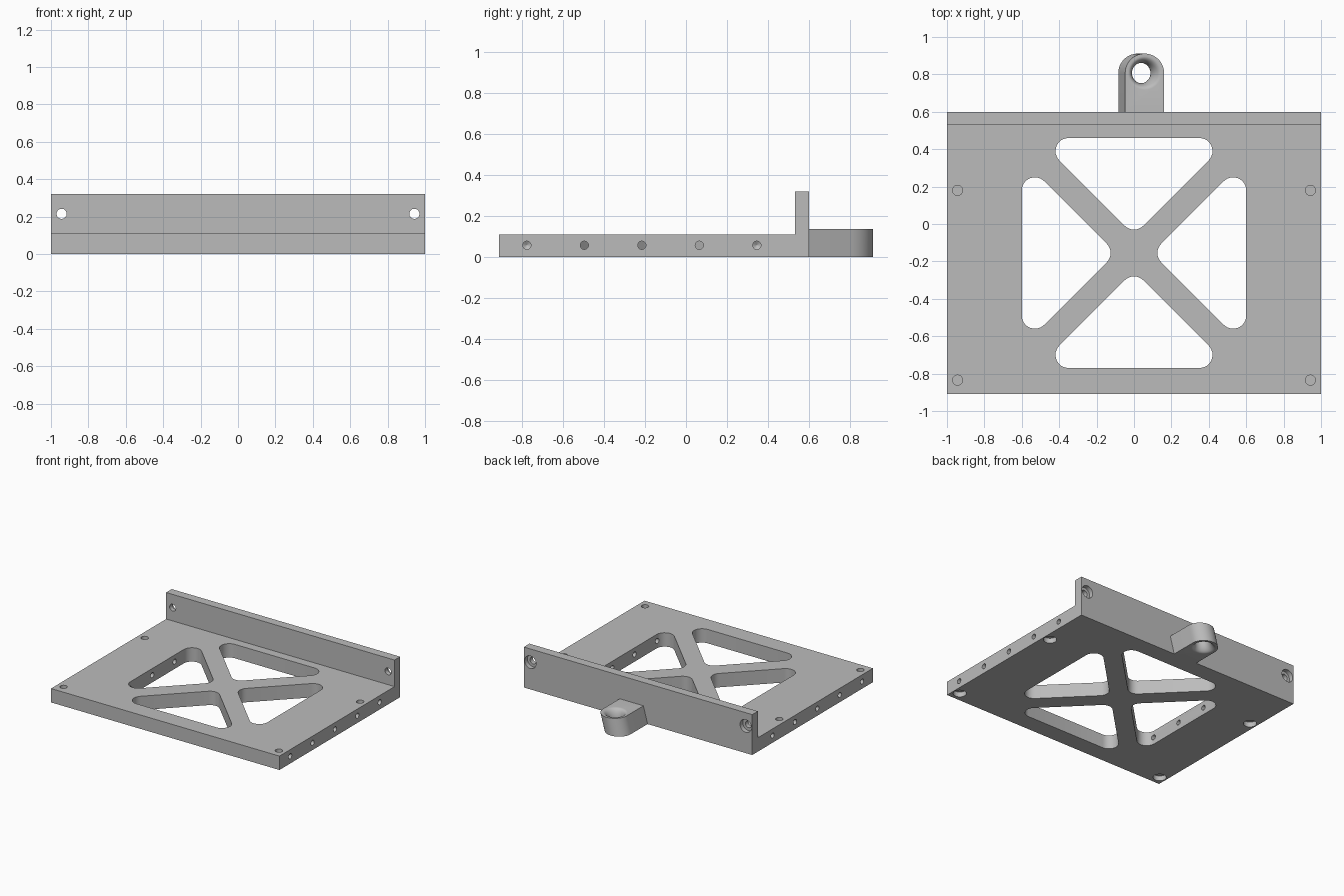
import bpy, bmesh, math
from mathutils import Vector, Matrix

if "Cube" in bpy.data.objects:
    bpy.data.objects.remove(bpy.data.objects["Cube"])

grey = bpy.data.materials.new("plain grey")
grey.use_nodes = True
COLOUR = (0.5, 0.5, 0.5, 1)
grey.diffuse_color = COLOUR
grey.node_tree.nodes["Principled BSDF"].inputs["Base Color"].default_value = COLOUR


def finish(bm, name):
    bmesh.ops.recalc_face_normals(bm, faces=bm.faces)
    mesh = bpy.data.meshes.new(name)
    bm.to_mesh(mesh)
    bm.free()
    mesh.materials.append(grey)
    obj = bpy.data.objects.new(name, mesh)
    bpy.context.collection.objects.link(obj)
    return obj


def prism(name, points, offset):
    """Extrude a closed outline along an offset."""
    bm = bmesh.new()
    face = bm.faces.new([bm.verts.new(p) for p in points])
    new = bmesh.ops.extrude_face_region(bm, geom=[face])["geom"]
    verts = [v for v in new if isinstance(v, bmesh.types.BMVert)]
    bmesh.ops.translate(bm, verts=verts, vec=offset)
    return finish(bm, name)


def lathe(name, origin, direction, profile, sides=32, shear=0):
    """Round solid from (radius, depth) pairs along a direction."""
    bm = bmesh.new()
    turn = Vector((0, 0, 1)).rotation_difference(Vector(direction)).to_matrix()
    rings = []
    for r, d in profile:
        rings.append([bm.verts.new(Vector(origin) + turn @ Vector((
            r * math.cos(math.tau * i / sides) + shear * d,
            r * math.sin(math.tau * i / sides), d))) for i in range(sides)])
    for a, b in zip(rings, rings[1:]):
        for i in range(sides):
            j = (i + 1) % sides
            bm.faces.new((a[i], a[j], b[j], b[i]))
    bm.faces.new(rings[0])
    bm.faces.new(rings[-1])
    return finish(bm, name)


def cut(target, cutter):
    cutter.hide_render = True
    mod = target.modifiers.new("cut", "BOOLEAN")
    mod.operation = "DIFFERENCE"
    mod.solver = "EXACT"
    mod.object = cutter
    bpy.context.view_layer.objects.active = target
    bpy.ops.object.modifier_apply(modifier=mod.name)
    bpy.data.objects.remove(cutter)


def rounded(corners, radius, steps=8):
    """Outline with every corner replaced by an arc."""
    out = []
    n = len(corners)
    for i, c in enumerate(corners):
        c = Vector(c)
        a = (Vector(corners[i - 1]) - c).normalized()
        b = (Vector(corners[(i + 1) % n]) - c).normalized()
        half = a.angle(b) / 2
        centre = c + (a + b).normalized() * radius / math.sin(half)
        start = c + a * radius / math.tan(half) - centre
        end = c + b * radius / math.tan(half) - centre
        sweep = start.angle_signed(end)
        for k in range(steps + 1):
            t = -sweep * k / steps
            out.append(centre + Matrix.Rotation(t, 2) @ start)
    return out


# Base plate with upright back wall, one L-shaped profile
THICK, WALL_TOP, FRONT, BACK = 0.11, 0.32, -0.91, 0.60
profile = [(FRONT, 0), (BACK, 0), (BACK, WALL_TOP), (0.53, WALL_TOP),
           (0.53, THICK), (FRONT, THICK)]
plate = prism("base_plate", [(-1, y, z) for y, z in profile], (2, 0, 0))

# Four triangular windows leaving a diagonal cross
MID_Y, GAP, RADIUS = -0.155, 0.096, 0.07
for quarter, reach in enumerate((0.60, 0.615, 0.60, 0.615)):
    side = reach - GAP
    outline = rounded([(GAP, 0), (reach, side), (reach, -side)], RADIUS)
    rot = Matrix.Rotation(math.pi / 2 * quarter, 2)
    points = [rot @ p for p in outline]
    cut(plate, prism("window_cutter", [(p.x, p.y + MID_Y, -0.1) for p in points],
                     (0, 0, 0.3)))

for s in (-1, 1):
    # Screw holes in the plate corners, wider recess underneath
    for y in (-0.835, 0.18):
        cut(plate, lathe("hole_cutter", (s * 0.943, y, 0.2), (0, 0, -1),
                         [(0.027, 0), (0.027, 0.13)]))
        cut(plate, lathe("hole_cutter", (s * 0.943, y, -0.1), (0, 0, 1),
                         [(0.048, 0), (0.048, 0.14)]))
    # Counterbored holes through the back wall
    cut(plate, lathe("hole_cutter", (s * 0.943, 0.7, 0.215), (0, -1, 0),
                     [(0.05, 0), (0.05, 0.135), (0.027, 0.135), (0.027, 0.25)]))
    # Row of drilled holes along each side edge
    for i in range(5):
        cut(plate, lathe("hole_cutter", (s * 1.1, -0.775 + 0.28 * i, 0.057),
                         (-s, 0, 0), [(0.02, 0), (0.02, 0.51), (0.001, 0.522)], 24))

# Leaning lug with a flared eye at the back
LUG_H, LEAN, LUG_R, EYE_Y = 0.135, 0.037, 0.104, 0.807
LUG_X = 0.02
arc = [(LUG_X + LUG_R * math.cos(math.pi * i / 32),
        EYE_Y + LUG_R * math.sin(math.pi * i / 32), 0) for i in range(33)]
outline = [(LUG_X + LUG_R, BACK, 0)] + arc + [(LUG_X - LUG_R, BACK, 0)]
lug = prism("rear_lug", outline, (LEAN, 0, LUG_H))

flare = []
for i in range(-10, 11):
    u = math.sin(math.pi / 2 * i / 10)
    r = 0.054 + 0.036 * (1 - math.sqrt(max(0, 1 - u * u)))
    flare.append((r, LUG_H * (u + 1) / 2))
flare = [(0.09, -0.02)] + flare + [(0.09, LUG_H + 0.02)]
cut(lug, lathe("eye_cutter", (LUG_X, EYE_Y, 0), (0, 0, 1), flare, 40, LEAN / LUG_H))

for obj in (plate, lug):
    bpy.ops.object.select_all(action="DESELECT")
    obj.select_set(True)
    bpy.context.view_layer.objects.active = obj
    bpy.ops.object.shade_smooth_by_angle(angle=math.radians(30))
